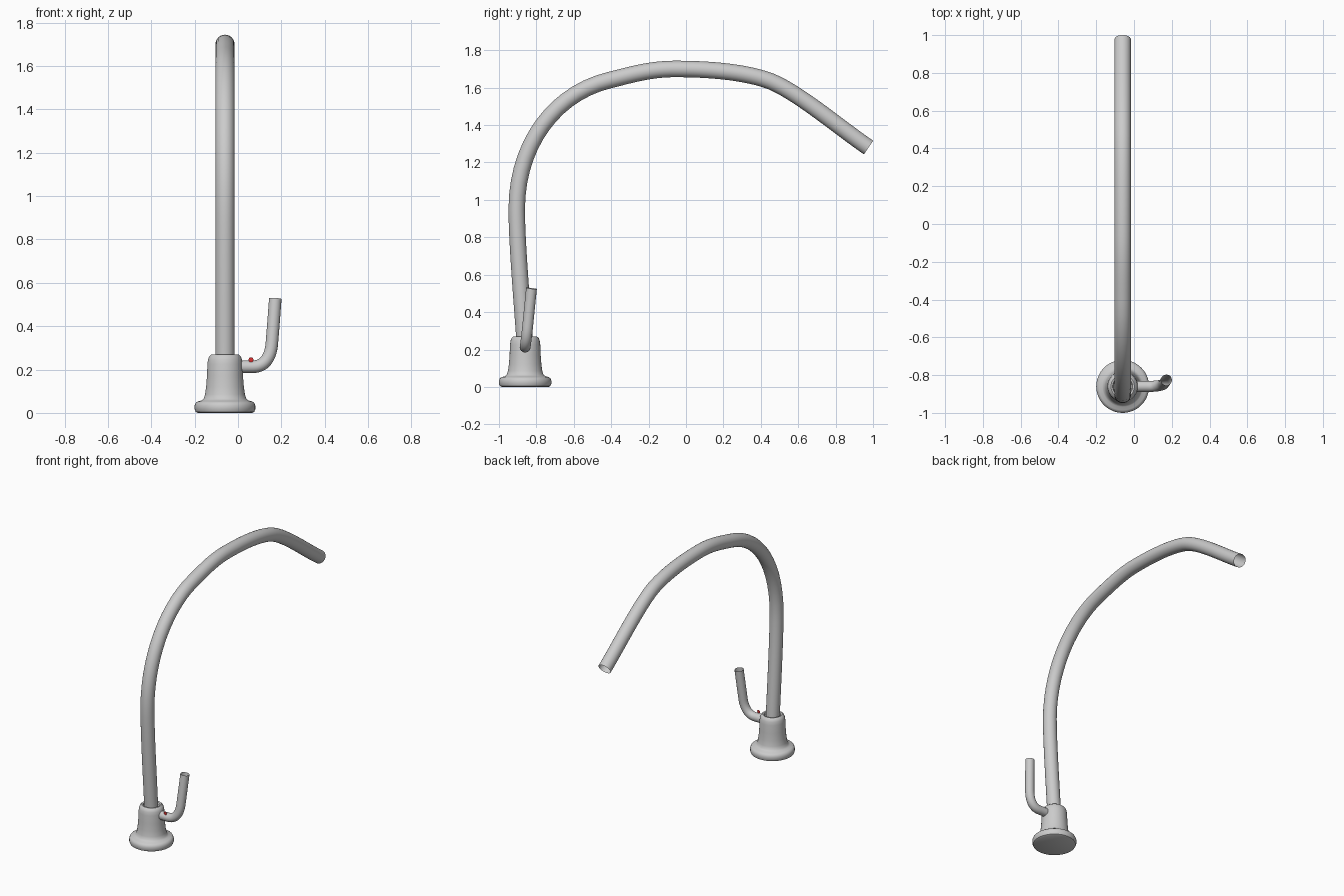
import bpy, bmesh, math
from mathutils import Matrix, Vector

if "Cube" in bpy.data.objects:
    bpy.data.objects.remove(bpy.data.objects["Cube"])

CX, CY = -0.06, -0.86


def finish(obj, angle=40):
    bpy.ops.object.select_all(action='DESELECT')
    obj.select_set(True)
    bpy.context.view_layer.objects.active = obj
    bpy.ops.object.shade_smooth_by_angle(angle=math.radians(angle))


def lathe(name, profile, steps=48):
    """Spin an (r, z) profile around the base axis."""
    bm = bmesh.new()
    vs = [bm.verts.new((r, 0, z)) for r, z in profile]
    es = [bm.edges.new(p) for p in zip(vs, vs[1:])]
    bmesh.ops.spin(bm, geom=vs + es, cent=(0, 0, 0), axis=(0, 0, 1),
                   angle=math.tau, steps=steps)
    bmesh.ops.remove_doubles(bm, verts=bm.verts, dist=1e-5)
    bmesh.ops.recalc_face_normals(bm, faces=bm.faces)
    me = bpy.data.meshes.new(name)
    bm.to_mesh(me)
    bm.free()
    obj = bpy.data.objects.new(name, me)
    obj.location = (CX, CY, 0)
    bpy.context.collection.objects.link(obj)
    finish(obj)
    return obj


def tube(name, points, radius, res=14):
    """Open-ended pipe along a bezier; points are (left handle, point, right handle)."""
    cu = bpy.data.curves.new(name, 'CURVE')
    cu.dimensions = '3D'
    cu.resolution_u = res
    cu.bevel_depth = radius
    cu.bevel_resolution = 10
    cu.use_fill_caps = False
    sp = cu.splines.new('BEZIER')
    sp.bezier_points.add(len(points) - 1)
    for bp, (l, p, r) in zip(sp.bezier_points, points):
        bp.handle_left_type = bp.handle_right_type = 'FREE'
        bp.co, bp.handle_left, bp.handle_right = p, l, r
    obj = bpy.data.objects.new(name, cu)
    bpy.context.collection.objects.link(obj)
    bpy.ops.object.select_all(action='DESELECT')
    obj.select_set(True)
    bpy.context.view_layer.objects.active = obj
    bpy.ops.object.convert(target='MESH')
    obj = bpy.context.object
    finish(obj)
    return obj


# Flared base with rounded foot and a shallow collar around the spout
lathe("base", [
    (0, 0), (0.125, 0), (0.135, 0.005), (0.14, 0.017), (0.14, 0.034),
    (0.135, 0.046), (0.125, 0.053), (0.108, 0.057), (0.098, 0.066),
    (0.092, 0.085), (0.087, 0.12), (0.083, 0.17), (0.081, 0.225),
    (0.078, 0.247), (0.072, 0.262), (0.062, 0.27), (0.053, 0.268),
    (0.049, 0.255), (0.04, 0.25)])

# Long arched spout, in the y-z plane
spout = [((-0.86, 0.1), (-0.86, 0.2), (-0.868, 0.35)),
         ((-0.905, 0.75), (-0.905, 0.95), (-0.905, 1.3)),
         ((-0.70, 1.57), (-0.41, 1.64), (-0.29, 1.67)),
         ((-0.19, 1.70), (-0.06, 1.70), (0.09, 1.70)),
         ((0.30, 1.69), (0.45, 1.635), (0.60, 1.575)),
         ((0.82, 1.386), (0.976, 1.28), (1.1, 1.2))]
tube("spout", [[(CX, y, z) for y, z in t] for t in spout], 0.044)

# Side lever
tube("lever", [
    ((-0.04, -0.86, 0.213), (-0.01, -0.86, 0.213), (0.02, -0.86, 0.213)),
    ((0.04, -0.86, 0.213), (0.07, -0.86, 0.213), (0.125, -0.86, 0.213)),
    ((0.151, -0.853, 0.26), (0.156, -0.847, 0.32), (0.162, -0.84, 0.39)),
    ((0.167, -0.833, 0.46), (0.172, -0.826, 0.527), (0.177, -0.82, 0.6))], 0.029)

# Small red indicator disc on the lever
bm = bmesh.new()
bmesh.ops.create_circle(bm, cap_ends=True, segments=24, radius=0.011,
                        matrix=Matrix.Rotation(math.pi / 2, 4, 'X'))
me = bpy.data.meshes.new("indicator")
bm.to_mesh(me)
bm.free()
dot = bpy.data.objects.new("indicator", me)
dot.location = Vector((0.06, -0.88, 0.245))
bpy.context.collection.objects.link(dot)
red = bpy.data.materials.new("red")
red.diffuse_color = (0.7, 0.03, 0.03, 1)
red.use_nodes = True
red.node_tree.nodes["Principled BSDF"].inputs["Base Color"].default_value = red.diffuse_color
me.materials.append(red)
